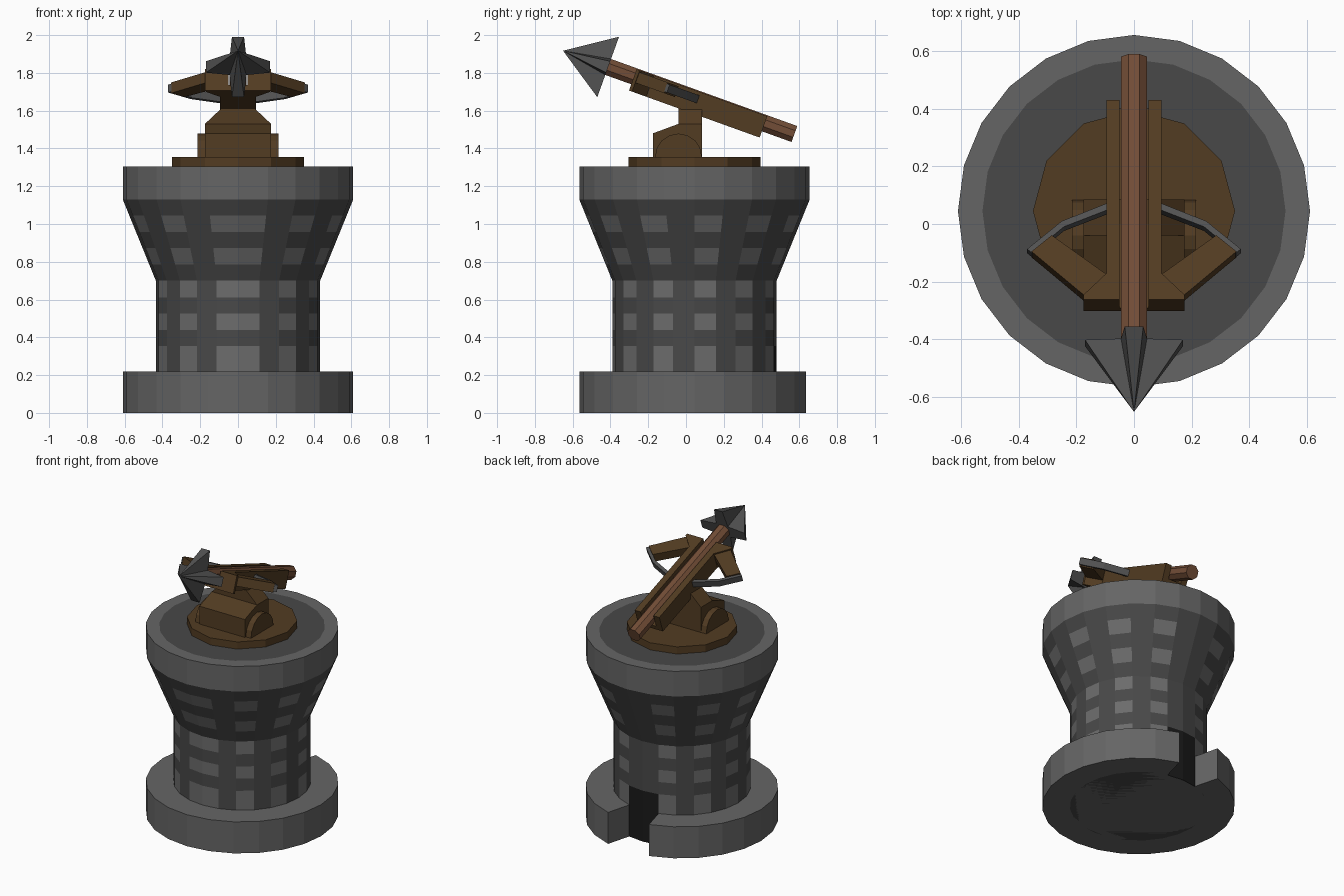
import bpy, bmesh
from math import sin, cos, pi, atan
from mathutils import Matrix

if "Cube" in bpy.data.objects:
    bpy.data.objects.remove(bpy.data.objects["Cube"])

CY = 0.045                                    # tower axis in y
TILT = Matrix.Translation((0, 0, 1.683)) @ Matrix.Rotation(-atan(0.36), 4, 'X')


def mat(name, r, g, b):
    m = bpy.data.materials.new(name)
    m.diffuse_color = (r, g, b, 1)
    m.use_nodes = True
    m.node_tree.nodes["Principled BSDF"].inputs["Base Color"].default_value = m.diffuse_color
    return m


STONE = mat("stone", .13, .13, .13)
BRICK = mat("light_brick", .15, .15, .15)
DARK = mat("dark_stone", .065, .065, .065)
DOOR = mat("doorway", .01, .01, .01)
WOOD = mat("wood", .085, .045, .016)
SHAFT = mat("shaft_wood", .17, .075, .038)
IRON = mat("iron", .085, .085, .085)


def finish(name, bm, mats, matrix=None):
    bmesh.ops.recalc_face_normals(bm, faces=bm.faces)
    me = bpy.data.meshes.new(name)
    bm.to_mesh(me)
    bm.free()
    for m in mats:
        me.materials.append(m)
    ob = bpy.data.objects.new(name, me)
    bpy.context.collection.objects.link(ob)
    if matrix:
        ob.matrix_world = matrix
    return ob


def prism(name, pts, a, b, axis, m, matrix=None):
    """Extrude a 2D outline along an axis from a to b."""
    place = {'x': lambda p, t: (t, p[0], p[1]),
             'y': lambda p, t: (p[0], t, p[1]),
             'z': lambda p, t: (p[0], p[1], t)}[axis]
    bm = bmesh.new()
    lo = [bm.verts.new(place(p, a)) for p in pts]
    hi = [bm.verts.new(place(p, b)) for p in pts]
    bm.faces.new(lo)
    bm.faces.new(hi)
    for i in range(len(pts)):
        j = (i + 1) % len(pts)
        bm.faces.new((lo[i], lo[j], hi[j], hi[i]))
    return finish(name, bm, [m], matrix)


def ring(r, n, cx=0, cy=0, off=0.0):
    return [(cx + r * sin(2 * pi * (i + off) / n), cy - r * cos(2 * pi * (i + off) / n))
            for i in range(n)]


def box(x0, x1, y0, y1):
    return [(x0, y0), (x1, y0), (x1, y1), (x0, y1)]


# Tower: lathed rings with alternating brick colours and a doorway at the back
N = 24
prof = [(.435, 0), (.435, .22), (.435, .355), (.435, .44), (.435, .525), (.435, .61), (.435, .70)]
prof += [(.435 + .175 * i / 5, .70 + .43 * i / 5) for i in range(1, 6)]
prof += [(.61, 1.305), (.525, 1.305)]
bm = bmesh.new()
rows = [[bm.verts.new((x, y, z)) for x, y in ring(r, N, 0, CY)] for r, z in prof]
bm.faces.new(rows[0]).material_index = 2
for k in range(len(rows) - 1):
    for i in range(N):
        j = (i + 1) % N
        f = bm.faces.new((rows[k][i], rows[k][j], rows[k + 1][j], rows[k + 1][i]))
        col = i if i < N // 2 else N - 1 - i
        if k >= 11:
            f.material_index = 0
        elif k < 2 and col == 11:
            f.material_index = 3
        else:
            f.material_index = 1 if k % 2 == 1 and col % 2 == 0 else 2
bm.faces.new(rows[-1]).material_index = 2
finish("tower", bm, [STONE, BRICK, DARK, DOOR])

# Base ring with an entrance notch at the back
outer, inner = ring(.61, N, 0, CY), ring(.43, N, 0, CY)
plan = outer[:12] + inner[11:14] + outer[13:]
prism("base_ring", plan, 0, .22, 'z', STONE)

# Turntable and mount
prism("turntable", ring(.35, 12, 0, CY), 1.305, 1.355, 'z', WOOD)
prism("mount_block", [(-.175, 1.355), (-.175, 1.48), (-.04, 1.53), (.085, 1.53), (.085, 1.355)],
      -.175, .175, 'x', WOOD)
prism("mount_post", [(-.175, 1.53), (.175, 1.53), (.09, 1.61), (.09, 1.63), (-.09, 1.63), (-.09, 1.61)],
      -.04, .085, 'y', WOOD)
half_disc = [(-.04 + .124 * cos(pi * i / 8), 1.355 + .124 * sin(pi * i / 8)) for i in range(9)]

# Mirrored parts; bow parts are in the tilted frame (x, along the shaft, up)
for side, s in (("right", 1), ("left", -1)):
    def flip(pts):
        return [(s * x, y) for x, y in pts]
    prism("mount_cheek_" + side, half_disc, s * .175, s * .215, 'x', WOOD)
    prism("rail_" + side, flip(box(.05, .095, -.292, .443)), -.08, .04, 'z', WOOD, TILT)
    prism("bow_block_" + side,
          flip([(.095, -.292), (.175, -.292), (.175, -.275), (.095, -.195)]), -.08, .04, 'z', WOOD, TILT)
    prism("bow_arm_" + side,
          flip([(.355, -.112), (.285, -.052), (.09, -.2), (.165, -.28)]), -.03, .03, 'z', WOOD, TILT)
    prism("bow_string_" + side,
          flip([(.09, .07), (.25, .003), (.37, -.10), (.353, -.115), (.243, -.018), (.09, .045)]),
          -.022, .022, 'z', IRON, TILT)

prism("channel_floor", box(-.05, .05, -.292, .443), -.08, -.05, 'z', WOOD, TILT)

# Bolt: octagonal shaft and four-finned head
prism("bolt_shaft", ring(.0485, 8, off=.5), -.44, .61, 'y', SHAFT, TILT)
star = []
for q in range(4):
    c, sn = cos(q * pi / 2), sin(q * pi / 2)
    for a, b in ((.17, -.032), (.17, .032), (.045, .045)):
        star.append((a * c - b * sn, a * sn + b * c))
bm = bmesh.new()
back = [bm.verts.new((x, -.438, z)) for x, z in star]
tip = bm.verts.new((0, -.692, 0))
bm.faces.new(back)
for i in range(12):
    bm.faces.new((back[i], back[(i + 1) % 12], tip))
finish("bolt_head", bm, [IRON], TILT)
